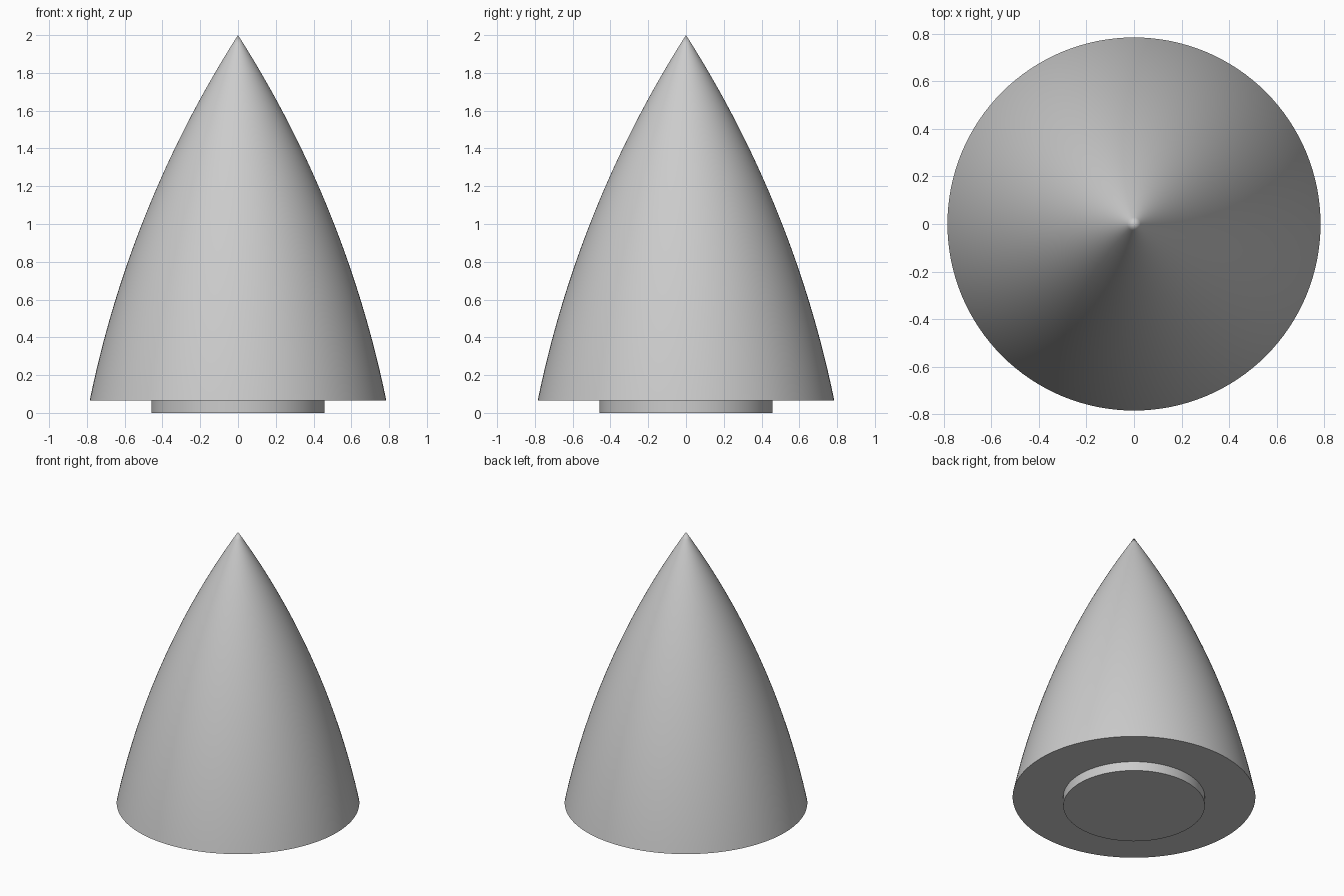
import bpy, bmesh, math

if "Cube" in bpy.data.objects:
    bpy.data.objects.remove(bpy.data.objects["Cube"])

SEGMENTS = 128


def lathe(name, profile):
    """Revolve an (r, z) profile around the z axis."""
    bm = bmesh.new()
    verts = [bm.verts.new((r, 0, z)) for r, z in profile]
    edges = [bm.edges.new(pair) for pair in zip(verts, verts[1:])]
    bmesh.ops.spin(bm, geom=verts + edges, cent=(0, 0, 0), axis=(0, 0, 1),
                   angle=2 * math.pi, steps=SEGMENTS, use_duplicate=False)
    bmesh.ops.remove_doubles(bm, verts=bm.verts, dist=1e-5)
    bmesh.ops.recalc_face_normals(bm, faces=bm.faces)
    mesh = bpy.data.meshes.new(name)
    bm.to_mesh(mesh)
    bm.free()
    obj = bpy.data.objects.new(name, mesh)
    bpy.context.collection.objects.link(obj)
    bpy.ops.object.select_all(action='DESELECT')
    obj.select_set(True)
    bpy.context.view_layer.objects.active = obj
    bpy.ops.object.shade_smooth_by_angle(angle=math.radians(30))
    return obj


def arc(start, end, half_angle, steps):
    """Circular arc between two (r, z) points, bulging outward."""
    chord = math.dist(start, end)
    radius = chord / (2 * math.sin(half_angle))
    nr, nz = (end[1] - start[1]) / chord, (start[0] - end[0]) / chord
    depth = radius * math.cos(half_angle)
    cr = (start[0] + end[0]) / 2 - nr * depth
    cz = (start[1] + end[1]) / 2 - nz * depth
    mid = math.atan2(nz, nr)
    return [(cr + radius * math.cos(mid + half_angle * t),
             cz + radius * math.sin(mid + half_angle * t))
            for t in (2 * i / steps - 1 for i in range(steps + 1))]


# Pointed shell: flat underside, then an ogive rising to the tip
base, tip = (0.785, 0.066), (0, 2)
curve = arc(base, tip, math.radians(10.5), 40)
curve[-1] = tip
lathe("nose_cone", [(0, base[1])] + curve)

# Short round plug under the shell
lathe("base_plug", [(0, 0), (0.458, 0), (0.458, 0.066), (0, 0.066)])
